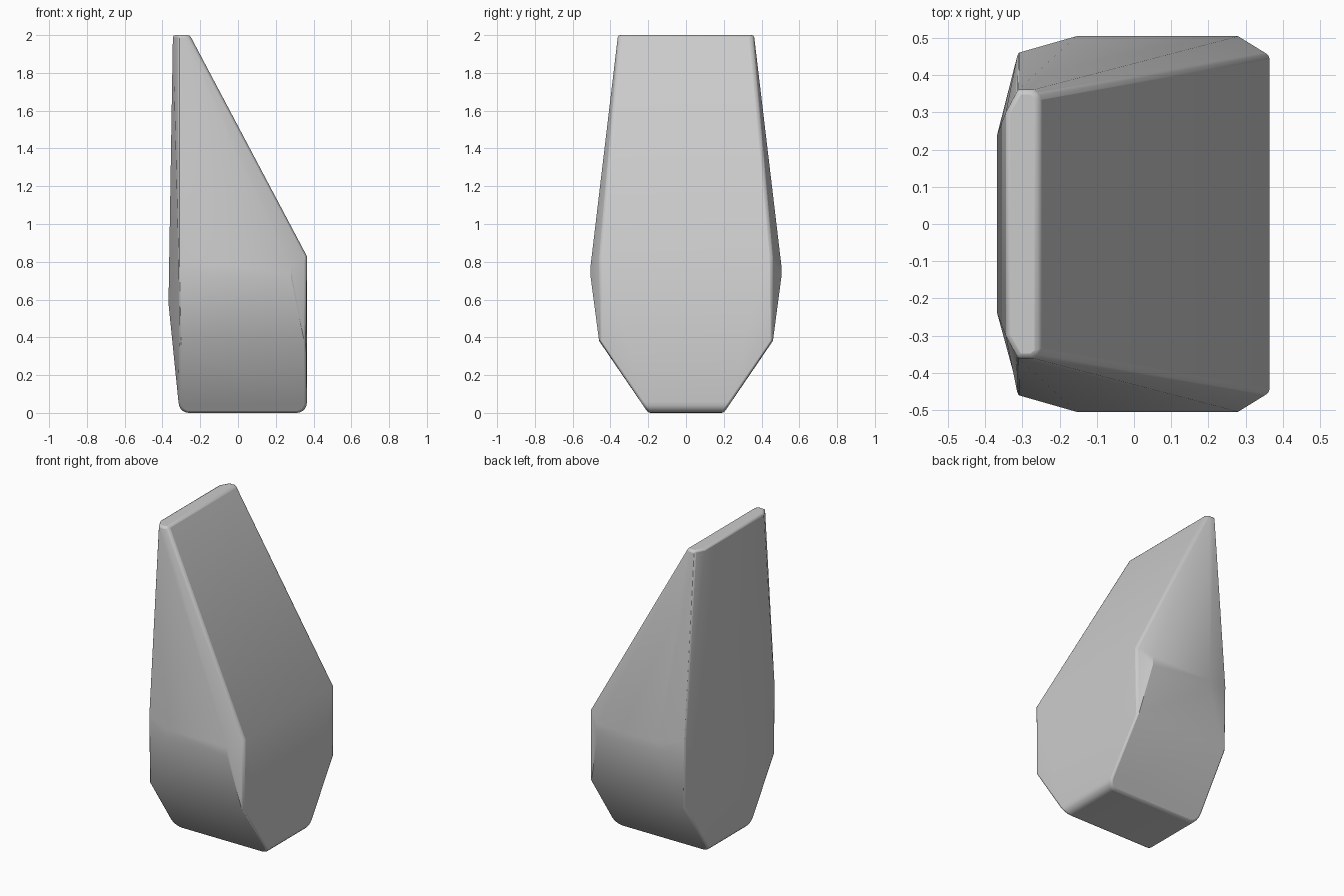
import bpy, bmesh
from math import sin, cos, pi, radians

cube = bpy.data.objects.get("Cube")
if cube:
    bpy.data.objects.remove(cube, do_unlink=True)

stone = bpy.data.materials.new("stone_grey")
stone.use_nodes = True
GREY = (0.6, 0.6, 0.6, 1)
stone.diffuse_color = GREY
stone.node_tree.nodes["Principled BSDF"].inputs["Base Color"].default_value = GREY

# Corner points of one half; the other half is mirrored across y
half = [
    (-0.345, 0.30, 2.0), (-0.312, 0.36, 2.0), (-0.275, 0.36, 2.0), (-0.255, 0.345, 2.0),  # tip
    (0.365, 0.455, 0.83), (0.36, 0.46, 0.38),                      # right edge
    (-0.155, 0.505, 0.78), (0.28, 0.505, 0.78),                    # widest band
    (-0.155, 0.505, 0.72), (0.28, 0.505, 0.72),
    (-0.312, 0.46, 0.81), (-0.308, 0.46, 0.38),                    # left edge
    (-0.368, 0.24, 0.75), (-0.368, 0.24, 0.58),                    # flat left face
]

# Rounded foot
R = 0.055
for i in range(6):
    a = pi / 2 * i / 5
    z = R * (1 - cos(a))
    y = 0.2 + 0.68 * z
    half.append((0.31 + R * sin(a), y, z))
    half.append((-0.26 - R * sin(a), y, z))

bm = bmesh.new()
for x, y, z in half:
    for side in (1, -1):
        bm.verts.new((x, side * y, z))
hull = bmesh.ops.convex_hull(bm, input=bm.verts)
loose = [v for v in bm.verts if not v.link_faces]
bmesh.ops.delete(bm, geom=loose, context='VERTS')
bmesh.ops.dissolve_limit(bm, angle_limit=radians(1.5), verts=bm.verts, edges=bm.edges)
bmesh.ops.recalc_face_normals(bm, faces=bm.faces)

mesh = bpy.data.meshes.new("wedge_stone")
bm.to_mesh(mesh)
bm.free()
mesh.materials.append(stone)
rock = bpy.data.objects.new("wedge_stone", mesh)
bpy.context.collection.objects.link(rock)

# Softened edges
bevel = rock.modifiers.new("soft_edges", 'BEVEL')
bevel.width = 0.012
bevel.segments = 2
bevel.limit_method = 'ANGLE'
bevel.angle_limit = radians(32)

bpy.context.view_layer.objects.active = rock
rock.select_set(True)
bpy.ops.object.shade_smooth_by_angle(angle=radians(30))
